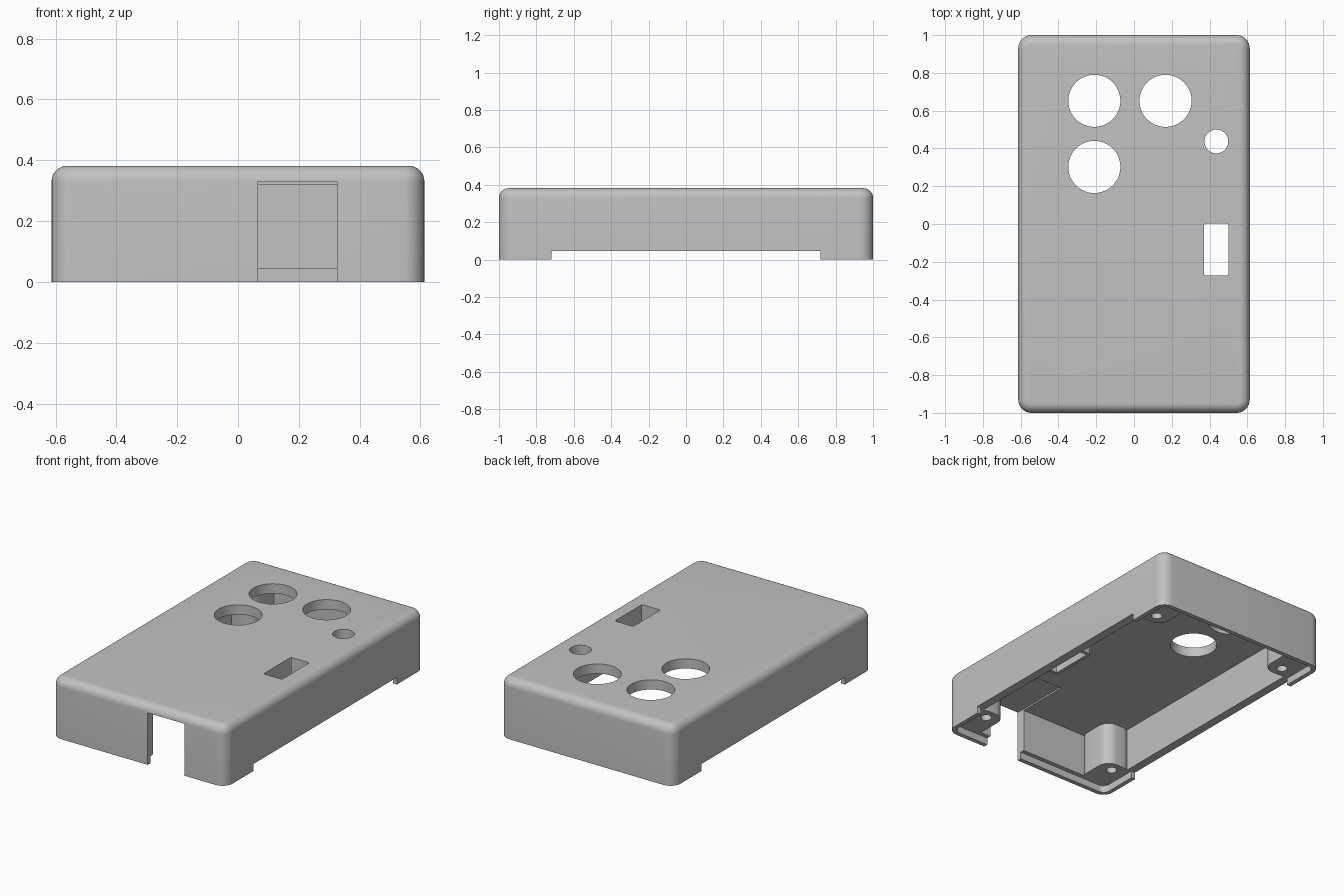
import bpy, bmesh, math

if "Cube" in bpy.data.objects:
    bpy.data.objects.remove(bpy.data.objects["Cube"], do_unlink=True)

plastic = bpy.data.materials.new("light_grey_plastic")
plastic.use_nodes = True
grey = (0.54, 0.54, 0.54, 1)
plastic.diffuse_color = grey
plastic.node_tree.nodes["Principled BSDF"].inputs["Base Color"].default_value = grey


def outline(cx, cy, hx, hy, r, steps):
    """Rounded rectangle, counter-clockwise."""
    pts = []
    for q, (sx, sy) in enumerate([(1, 1), (-1, 1), (-1, -1), (1, -1)]):
        for i in range(steps + 1):
            a = math.pi / 2 * (q + i / steps)
            pts.append((cx + sx * (hx - r) + r * math.cos(a),
                        cy + sy * (hy - r) + r * math.sin(a)))
    return pts


def circle(cx, cy, r, n=48):
    return [(cx + r * math.cos(2 * math.pi * i / n),
             cy + r * math.sin(2 * math.pi * i / n)) for i in range(n)]


def loft(name, rings):
    """Closed solid through rings of (outline, height)."""
    bm = bmesh.new()
    loops = [[bm.verts.new((x, y, z)) for x, y in pts] for pts, z in rings]
    n = len(loops[0])
    for a, b in zip(loops, loops[1:]):
        for i in range(n):
            j = (i + 1) % n
            bm.faces.new((a[i], a[j], b[j], b[i]))
    bm.faces.new(loops[0][::-1])
    bm.faces.new(loops[-1])
    mesh = bpy.data.meshes.new(name)
    bm.to_mesh(mesh)
    bm.free()
    mesh.materials.append(plastic)
    obj = bpy.data.objects.new(name, mesh)
    bpy.context.scene.collection.objects.link(obj)
    return obj


def prism(name, pts, z0, z1):
    return loft(name, [(pts, z0), (pts, z1)])


def box(name, x0, x1, y0, y1, z0, z1):
    return prism(name, [(x0, y0), (x1, y0), (x1, y1), (x0, y1)], z0, z1)


def combine(target, tool, operation):
    """Apply a boolean and discard the tool."""
    tool.hide_render = True
    mod = target.modifiers.new("bool", "BOOLEAN")
    mod.operation, mod.solver, mod.object = operation, "EXACT", tool
    graph = bpy.context.evaluated_depsgraph_get()
    mesh = bpy.data.meshes.new_from_object(target.evaluated_get(graph))
    target.modifiers.clear()
    target.data = mesh
    bpy.data.objects.remove(tool, do_unlink=True)


HX, HY, TOP, CORNER, FILLET = 0.613, 1.0, 0.382, 0.07, 0.052
WALL, LIP, STEP, CEILING = 0.056, 0.028, 0.045, 0.32

# Outer body with rounded corners and a filleted top rim
rings = [(outline(0, 0, HX, HY, CORNER, 8), 0)]
for i in range(9):
    a = math.pi / 2 * i / 8
    inset = FILLET * (1 - math.cos(a))
    rings.append((outline(0, 0, HX - inset, HY - inset, CORNER - inset, 8),
                  TOP - FILLET + FILLET * math.sin(a)))
case = loft("enclosure_shell", rings)

# Hollow interior
combine(case, prism("cavity", outline(0, 0, HX - WALL, HY - WALL, 0.02, 4),
                    -0.1, CEILING), "DIFFERENCE")

# Corner screw posts
corners = [(sx, sy) for sx in (-1, 1) for sy in (-1, 1)]
for sx, sy in corners:
    combine(case, prism("post", outline(sx * 0.495, sy * 0.85, 0.1, 0.13, 0.075, 8),
                        0.02, 0.35), "UNION")

# Collar around the switch opening
combine(case, prism("collar", outline(0.435, -0.135, 0.087, 0.157, 0.02, 4),
                    0.17, 0.35), "UNION")

# Stepped seat for the base plate, leaving a thin outer lip
combine(case, prism("seat", outline(0, 0, HX - LIP, HY - LIP, CORNER - LIP, 8),
                    -0.1, STEP), "DIFFERENCE")

# Side notches through the lip, and the front connector slot
combine(case, box("side_notch", -1, 1, -0.72, 0.72, -0.1, STEP), "DIFFERENCE")
combine(case, box("front_slot", 0.065, 0.325, -1.1, -0.6, -0.1, 0.33), "DIFFERENCE")

# Screw pilot holes
for sx, sy in corners:
    combine(case, prism("pilot", circle(sx * 0.487, sy * 0.79, 0.032, 24),
                        -0.1, 0.25), "DIFFERENCE")

# Round openings and the switch opening in the top
for x, y, r in [(-0.21, 0.652, 0.138), (0.167, 0.652, 0.138),
                (-0.21, 0.302, 0.138), (0.436, 0.437, 0.063)]:
    combine(case, prism("round_hole", circle(x, y, r), 0.25, 0.5), "DIFFERENCE")
combine(case, prism("switch_hole", outline(0.435, -0.135, 0.065, 0.137, 0.01, 3),
                    0.1, 0.5), "DIFFERENCE")

# Smooth curved areas, keep hard edges
bpy.ops.object.select_all(action="DESELECT")
case.select_set(True)
bpy.context.view_layer.objects.active = case
bpy.ops.object.shade_smooth_by_angle(angle=math.radians(30))
